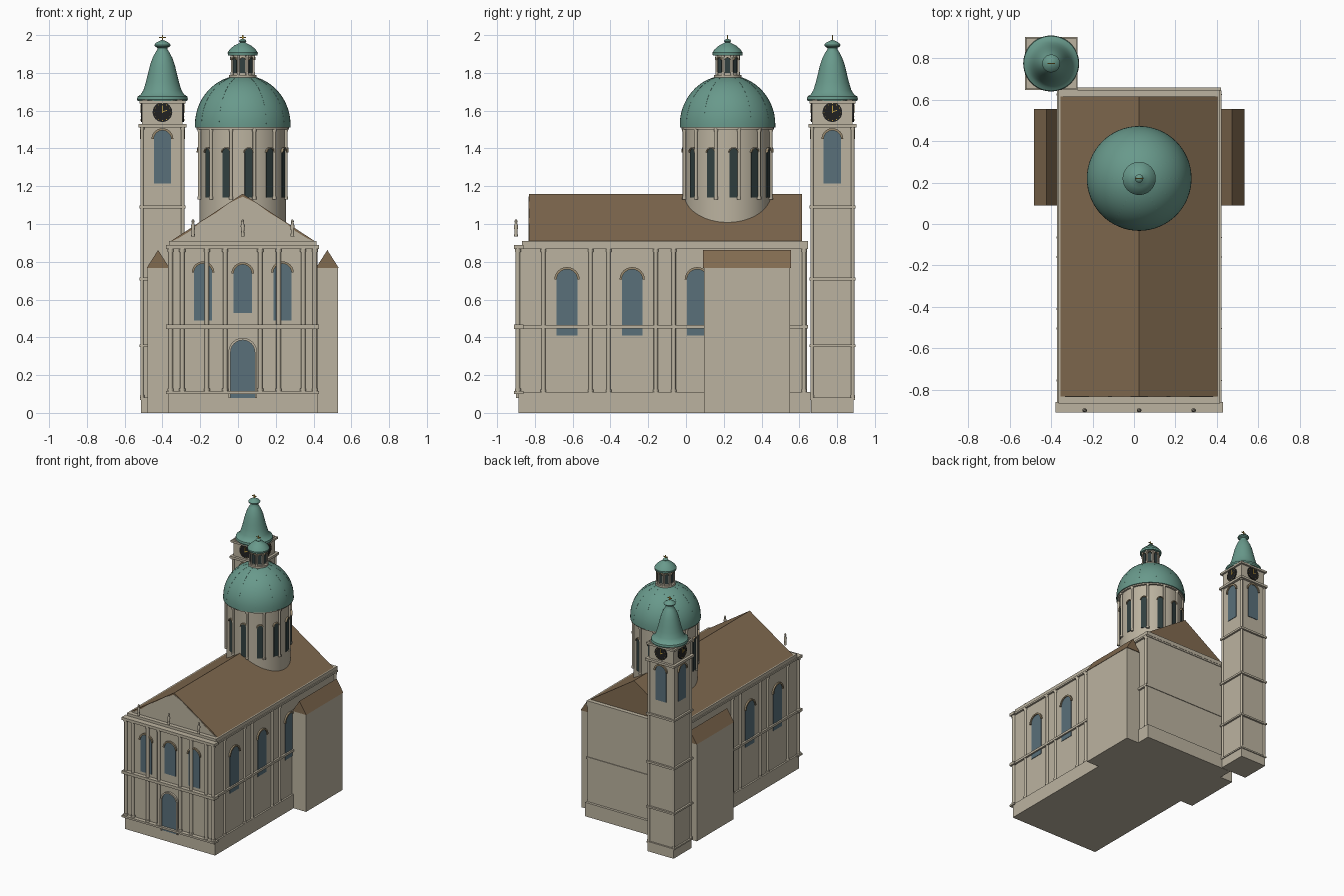
import bpy, bmesh
from math import sin, cos, pi, radians
from mathutils import Vector, Matrix

if "Cube" in bpy.data.objects:
    bpy.data.objects.remove(bpy.data.objects["Cube"], do_unlink=True)


def material(name, r, g, b):
    m = bpy.data.materials.new(name)
    m.use_nodes = True
    m.diffuse_color = (r, g, b, 1)
    m.node_tree.nodes["Principled BSDF"].inputs["Base Color"].default_value = (r, g, b, 1)
    return m


STONE = material("cream stone", .50, .45, .35)
ROOF = material("brown roof", .22, .145, .08)
COPPER = material("green copper", .14, .32, .26)
GLASS = material("blue glass", .10, .16, .195)
DARK = material("dark glass", .03, .05, .05)
TRIM = material("arch trim", .33, .26, .16)
BLACK = material("clock black", .015, .015, .015)
GOLD = material("gold", .55, .36, .06)

CX = 0.025           # nave centre line
DY = 0.22            # dome centre
TX, TY = -.4, .775   # tower centre


def finish(bm, name, mat, smooth=False):
    bmesh.ops.recalc_face_normals(bm, faces=bm.faces)
    me = bpy.data.meshes.new(name)
    bm.to_mesh(me)
    bm.free()
    me.materials.append(mat)
    ob = bpy.data.objects.new(name, me)
    bpy.context.collection.objects.link(ob)
    if smooth:
        bpy.ops.object.select_all(action='DESELECT')
        ob.select_set(True)
        bpy.context.view_layer.objects.active = ob
        bpy.ops.object.shade_smooth_by_angle(angle=radians(35))
    return ob


def add_box(bm, x, y, z0, z1, hx, hy):
    m = Matrix.Translation((x, y, (z0 + z1) / 2)) @ Matrix.Diagonal((2 * hx, 2 * hy, z1 - z0, 1))
    bmesh.ops.create_cube(bm, size=1, matrix=m)


def box(name, mat, *dims):
    bm = bmesh.new()
    add_box(bm, *dims)
    return finish(bm, name, mat)


def columns(name, spots, z0, z1, r, mat=STONE):
    bm = bmesh.new()
    for x, y in spots:
        for a, b, rad in ((z0, z1, r), (z0, z0 + .015, r * 1.3), (z1 - .015, z1, r * 1.3)):
            bmesh.ops.create_cone(bm, cap_ends=True, segments=12, radius1=rad, radius2=rad,
                                  depth=b - a, matrix=Matrix.Translation((x, y, (a + b) / 2)))
    return finish(bm, name, mat, True)


def lathe(name, mat, x, y, profile, n=48):
    bm = bmesh.new()
    rings = [[bm.verts.new((x + r * cos(2 * pi * i / n), y + r * sin(2 * pi * i / n), z))
              for i in range(n)] for r, z in profile]
    for a, b in zip(rings, rings[1:]):
        for i in range(n):
            j = (i + 1) % n
            bm.faces.new((a[i], a[j], b[j], b[i]))
    bm.faces.new(rings[0])
    bm.faces.new(rings[-1])
    return finish(bm, name, mat, True)


def add_slab(bm, pts, base, ang, d0, d1):
    """Extrude an outline (u sideways, z up) outwards along direction ang."""
    n, t = Vector((cos(ang), sin(ang), 0)), Vector((-sin(ang), cos(ang), 0))
    a, b = [[bm.verts.new(Vector(base) + t * u + n * d + Vector((0, 0, z))) for u, z in pts]
            for d in (d0, d1)]
    bm.faces.new(a)
    bm.faces.new(b)
    for i in range(len(pts)):
        j = (i + 1) % len(pts)
        bm.faces.new((a[i], a[j], b[j], b[i]))


def arc(r, z, n=12):
    return [(r * cos(pi * i / n), z + r * sin(pi * i / n)) for i in range(n + 1)]


def windows(name, places, hw, z0, z1, mat=GLASS, trim=.012, jamb=False):
    """Arched panes with raised arch trims; places are (x, y, outward angle)."""
    pane, edge = bmesh.new(), bmesh.new()
    spring = z1 - hw
    for x, y, ang in places:
        add_slab(pane, [(-hw, z0), (hw, z0)] + arc(hw, spring), (x, y, 0), ang, -.003, .004)
        outer, inner = arc(hw + trim, spring), arc(hw, spring)[::-1]
        if jamb:
            outer = [(hw + trim, z0)] + outer + [(-hw - trim, z0)]
            inner = [(-hw, z0)] + inner + [(hw, z0)]
        add_slab(edge, outer + inner, (x, y, 0), ang, -.003, .012)
    finish(pane, name, mat)
    finish(edge, name + "_trim", STONE if jamb else TRIM)


def prism(name, mat, x, hx, y0, y1, z0, z1):
    bm = bmesh.new()
    add_slab(bm, [(-hx, z0), (hx, z0), (0, z1)], (x, 0, 0), pi / 2, y0, y1)
    return finish(bm, name, mat)


FRONT, RIGHT, LEFT = -pi / 2, 0, pi

# Nave body, plinth, bands and cornice
box("nave_walls", STONE, CX, -.12, .1, .89, .382, .76)
box("nave_plinth", STONE, CX, -.113, 0, .11, .395, .773)
box("nave_cornice", STONE, CX, -.11, .88, .91, .39, .757)
for nm, z0, z1 in (("base_band", .1, .115), ("middle_band", .445, .467), ("upper_band", .868, .89)):
    box("front_" + nm, STONE, CX, -.885, z0, z1, .405, .026)
for nm, z0, z1 in (("middle_band", .447, .465), ("upper_band", .868, .882)):
    box("side_" + nm, STONE, CX, -.125, z0, z1, .397, .77)
prism("nave_roof", ROOF, CX, .38, -.832, .615, .91, 1.16)

# Curved front gable with three small statues
half = [(.385, .905), (.34, .925), (.28, .962), (.22, 1.012), (.14, 1.06), (.07, 1.112)]
bm = bmesh.new()
add_slab(bm, half + [(0, 1.145)] + [(-u, z) for u, z in half[::-1]], (CX, -.832, 0), FRONT, -.004, .003)
finish(bm, "front_gable", STONE)
for i in (-1, 0, 1):
    lathe("gable_statue", STONE, CX + i * .263, -.9,
          [(.01, .935), (.008, .96), (.011, .99), (.006, 1.005), (.008, 1.015), (.003, 1.025)], 12)

# Facade and side columns
front_cols = [(CX + s * u, -.89) for s in (-1, 1) for u in (.093, .19, .32, .382)]
columns("front_columns", front_cols, .115, .868, .0125)
side_cols = [(CX + s * .385, y) for s in (-1, 1) for y in (-.755, -.505, -.41, -.16, -.065, .625)]
columns("side_columns", side_cols, .11, .868, .011)

# Nave windows and door
windows("front_centre_window", [(CX, -.88, FRONT)], .048, .53, .785)
windows("front_side_windows", [(CX + s * .21, -.88, FRONT) for s in (-1, 1)], .048, .49, .79)
windows("front_door", [(CX, -.888, FRONT)], .064, .08, .385, jamb=True)
side_spots = [(CX + s * .382, y, a) for s, a in ((1, RIGHT), (-1, LEFT)) for y in (-.63, -.285, .06)]
windows("nave_side_windows", side_spots, .055, .41, .76)

# Side wings with small gabled roofs
for s, side in ((1, "left"), (-1, "right")):
    box(side + "_wing", STONE, CX + s * .44, .322, 0, .77, .065, .228)
    prism(side + "_wing_roof", ROOF, CX + s * .448, .06, .09, .555, .768, .862)

# Dome drum with columns and windows
lathe("dome_drum", STONE, CX, DY, [(.23, .93), (.23, 1.5), (.245, 1.5), (.245, 1.52)], 64)
ring = [radians(15 + 30 * k) for k in range(12)]
columns("drum_columns", [(CX + .237 * cos(a), DY + .237 * sin(a)) for a in ring], 1.13, 1.505, .0085)
windows("drum_windows", [(CX + .23 * cos(a - .12), DY + .23 * sin(a - .12), a - .12) for a in ring],
        .022, 1.14, 1.4, DARK, .006)

# Dome shell and ribs
shell = [(.253, 1.51)] + [(.253 * cos(t), 1.525 + .262 * sin(t)) for t in
                          [radians(6 * i) for i in range(13)]] + [(.06, 1.78)]
lathe("dome_shell", COPPER, CX, DY, shell, 64)
bm = bmesh.new()
for k in range(12):
    outer = [(r + .002, z + .001) for r, z in shell[1:-1]]
    inner = [(r - .01, z - .01) for r, z in shell[1:-1]][::-1]
    a = radians(30 * k)
    add_slab(bm, outer + inner, (CX - .002 * sin(a + pi / 2), DY + .002 * cos(a + pi / 2), 0),
             a - pi / 2, -.002, .002)
finish(bm, "dome_ribs", COPPER)

# Lantern on the dome
lathe("lantern_base", STONE, CX, DY, [(.073, 1.76), (.073, 1.79), (.056, 1.79), (.056, 1.9)], 32)
lantern = [radians(22.5 + 45 * k) for k in range(8)]
columns("lantern_columns", [(CX + .062 * cos(a), DY + .062 * sin(a)) for a in lantern], 1.79, 1.9, .006)
windows("lantern_windows", [(CX + .055 * cos(a + .39), DY + .055 * sin(a + .39), a + .39)
                            for a in lantern], .013, 1.8, 1.88, DARK, .003)
lathe("lantern_cap", COPPER, CX, DY, [(.078, 1.893), (.08, 1.907), (.068, 1.925), (.045, 1.945),
      (.02, 1.957), (.014, 1.962), (.02, 1.968), (.014, 1.976), (.003, 1.98)], 32)

# Bell tower shaft, bands and corner columns
box("tower_plinth", STONE, TX, TY, 0, .075, .113, .113)
box("tower_shaft", STONE, TX, TY, .07, 1.66, .107, .107)
for z, h, t in ((.075, .12, .012), (.355, .122, .014), (.71, .122, .016), (1.09, .122, .016),
                (1.52, .127, .018), (1.645, .122, .016)):
    box("tower_band", STONE, TX, TY, z - t / 2, z + t / 2, h, h)
columns("tower_corner_columns", [(TX + i * .108, TY + j * .108) for i in (-1, 1) for j in (-1, 1)],
        .08, 1.515, .009)

# Tower windows and clocks on all four sides
faces = [(TX + .107 * cos(a), TY + .107 * sin(a), a) for a in [k * pi / 2 for k in range(4)]]
windows("tower_windows", faces, .046, 1.215, 1.495)
dial, hands = bmesh.new(), bmesh.new()
for x, y, a in faces:
    c = (x, y, 1.592)
    add_slab(dial, [(.052 * cos(k * pi / 16), .052 * sin(k * pi / 16)) for k in range(32)], c, a, -.002, .007)
    add_slab(hands, [(-.003, -.005), (.003, -.005), (.002, .035), (-.002, .035)], c, a, .006, .01)
    add_slab(hands, [(-.003, -.003), (.025, .008), (.025, .012), (-.003, .003)], c, a, .006, .01)
    for k in range(12):
        u, v = .044 * cos(k * pi / 6), .044 * sin(k * pi / 6)
        add_slab(hands, [(u - .002, v - .002), (u + .002, v - .002), (u + .002, v + .002),
                         (u - .002, v + .002)], c, a, .006, .009)
finish(dial, "clock_dials", BLACK)
finish(hands, "clock_hands", GOLD)

# Bell-shaped tower spire
lathe("tower_spire", COPPER, TX, TY, [(.13, 1.65), (.135, 1.66), (.132, 1.675), (.115, 1.685), (.1, 1.71),
      (.088, 1.75), (.078, 1.79), (.066, 1.84), (.052, 1.88), (.036, 1.91), (.026, 1.925), (.026, 1.932),
      (.04, 1.94), (.043, 1.948), (.036, 1.958), (.018, 1.968), (.004, 1.974)])

# Crosses on the dome and the tower
for x, y, z0, z1 in ((CX, DY, 1.97, 2.0), (TX, TY, 1.965, 2.0)):
    bm = bmesh.new()
    add_box(bm, x, y, z0, z1, .003, .003)
    add_box(bm, x, y, z1 - .014, z1 - .009, .018, .003)
    finish(bm, "roof_cross", GOLD)
